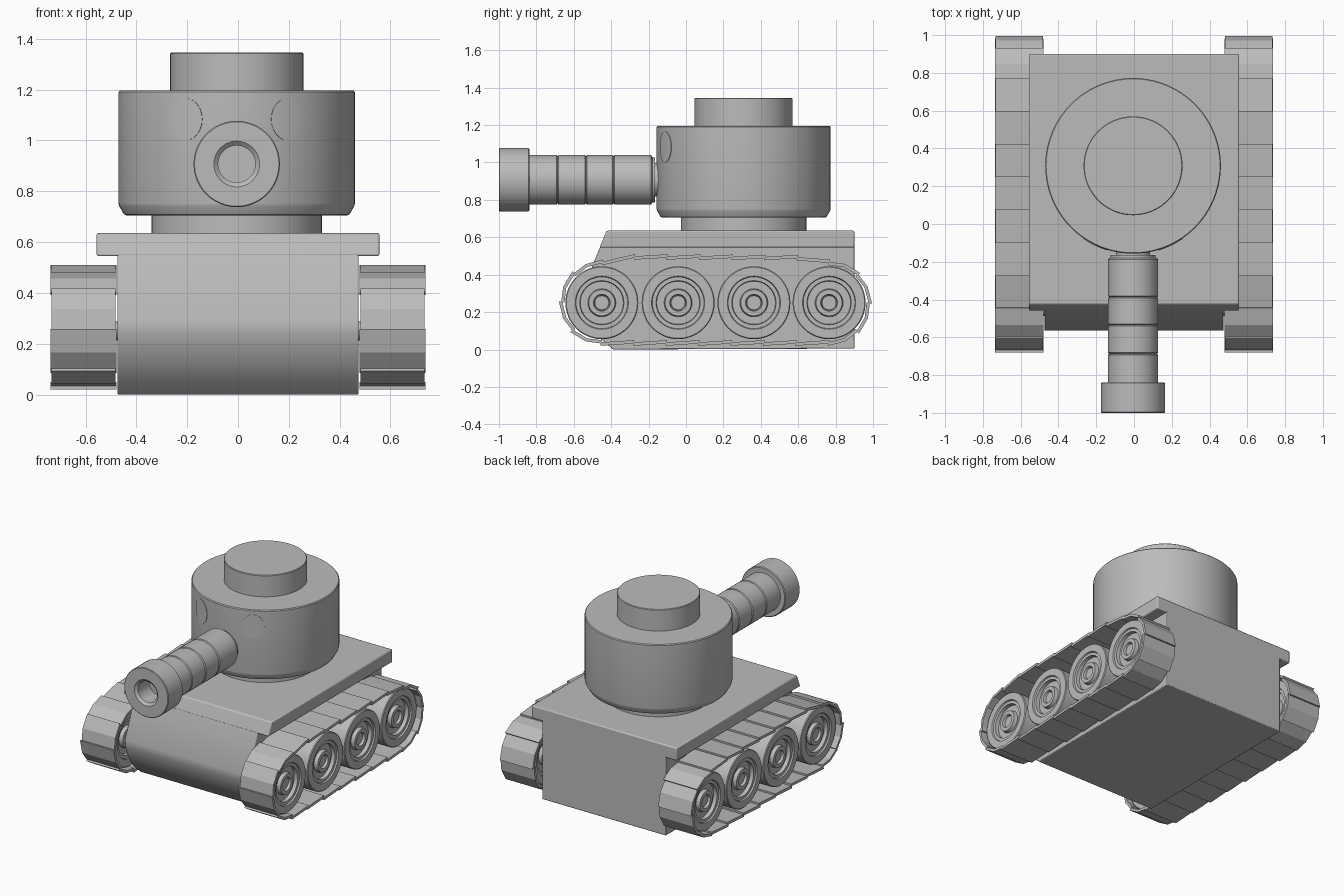
import bpy, bmesh, math
from mathutils import Vector, Matrix

cube = bpy.data.objects.get("Cube")
if cube:
    bpy.data.objects.remove(cube, do_unlink=True)

grey = bpy.data.materials.new("plain grey")
grey.use_nodes = True
colour = (0.5, 0.5, 0.5, 1)
grey.diffuse_color = colour
grey.node_tree.nodes["Principled BSDF"].inputs["Base Color"].default_value = colour


def finish(name, bm, bevel=0.0, angle=30):
    """Turn a bmesh into a shaded object, with optional softened edges."""
    bmesh.ops.recalc_face_normals(bm, faces=bm.faces)
    mesh = bpy.data.meshes.new(name)
    bm.to_mesh(mesh)
    bm.free()
    mesh.materials.append(grey)
    ob = bpy.data.objects.new(name, mesh)
    bpy.context.collection.objects.link(ob)
    bpy.ops.object.select_all(action='DESELECT')
    ob.select_set(True)
    bpy.context.view_layer.objects.active = ob
    bpy.ops.object.shade_smooth_by_angle(angle=math.radians(angle))
    if bevel:
        mod = ob.modifiers.new("soft edges", 'BEVEL')
        mod.width = bevel
        mod.segments = 2
        mod.limit_method = 'ANGLE'
        mod.angle_limit = math.radians(40)
    return ob


def extrude_x(bm, profile, x0, x1):
    """Solid with a (y, z) profile running from x0 to x1."""
    a, b = [[bm.verts.new((x, y, z)) for y, z in profile] for x in (x0, x1)]
    bm.faces.new(a)
    bm.faces.new(b)
    for i in range(len(a)):
        j = (i + 1) % len(a)
        bm.faces.new((a[i], a[j], b[j], b[i]))


def lathe(bm, profile, centre, axis='Z', steps=64):
    """Solid of revolution from (radius, distance along axis) points."""
    def place(r, h, t):
        c, s = r * math.cos(t), r * math.sin(t)
        local = {'X': (h, c, s), 'Y': (c, h, s), 'Z': (c, s, h)}[axis]
        return Vector(centre) + Vector(local)

    rings = [[bm.verts.new(place(r, h, math.tau * k / steps)) for k in range(steps)]
             for r, h in profile]
    for a, b in zip(rings, rings[1:]):
        for k in range(steps):
            j = (k + 1) % steps
            bm.faces.new((a[k], a[j], b[j], b[k]))
    bm.faces.new(rings[0])
    bm.faces.new(rings[-1])


# Hull with sloping nose and rounded chin
bm = bmesh.new()
extrude_x(bm, [(0.9, 0.005), (0.9, 0.62), (-0.43, 0.62), (-0.565, 0.29), (-0.56, 0.24),
               (-0.54, 0.18), (-0.505, 0.115), (-0.46, 0.06), (-0.39, 0.0)], -0.475, 0.475)
finish("hull", bm, 0.005)

# Overhanging deck
bm = bmesh.new()
extrude_x(bm, [(0.9, 0.545), (0.9, 0.635), (-0.425, 0.635), (-0.462, 0.545)], -0.557, 0.557)
finish("deck", bm, 0.008)

# Turret, neck ring and hatch
TX, TY = -0.005, 0.308
bm = bmesh.new()
lathe(bm, [(0.335, 0.62), (0.335, 0.72)], (TX, TY, 0))
finish("turret_neck", bm)
bm = bmesh.new()
lathe(bm, [(0.435, 0.705), (0.444, 0.709), (0.463, 0.742), (0.465, 0.752),
           (0.465, 1.19), (0.46, 1.196)], (TX, TY, 0), steps=96)
finish("turret", bm)
bm = bmesh.new()
lathe(bm, [(0.262, 1.18), (0.262, 1.341), (0.258, 1.345)], (TX, TY, 0))
finish("hatch", bm)

# Oval eye plates, wrapped on the turret wall
for side, label in ((1, "left"), (-1, "right")):
    bm = bmesh.new()
    n = 24
    rows = []
    for r in (0.465 - 0.004, 0.465 + 0.003):
        row = []
        for k in range(n):
            t = math.tau * k / n
            a = side * 0.445 + 0.15 * math.cos(t)
            row.append(bm.verts.new((TX + r * math.sin(a), TY - r * math.cos(a),
                                     1.083 + 0.083 * math.sin(t))))
        rows.append(row)
    # Vertical strips keep the plate following the curve
    for row in rows:
        for k in range(n // 2):
            quad = [row[k], row[k + 1], row[n - k - 1], row[-k % n]]
            bm.faces.new(list(dict.fromkeys(quad)))
    for k in range(n):
        j = (k + 1) % n
        bm.faces.new((rows[0][k], rows[0][j], rows[1][j], rows[1][k]))
    finish(label + "_eye", bm)

# Gun barrel: grooved sections, root collar and bored muzzle
GUN = (-0.005, 0, 0.907)
bm = bmesh.new()
profile = [(0.09, -0.1), (0.09, -0.165), (0.12, -0.165), (0.12, -0.18)]
joints = [-0.182, -0.387, -0.535, -0.687, -0.85]
for back, front in zip(joints, joints[1:]):
    profile += [(0.126, back), (0.133, back - 0.006), (0.133, front + 0.006), (0.126, front)]
lathe(bm, profile, GUN, 'Y', 48)
finish("gun_barrel", bm)
bm = bmesh.new()
lathe(bm, [(0.165, -0.838), (0.17, -0.843), (0.17, -0.996), (0.166, -1.0), (0.09, -1.0),
           (0.073, -0.985), (0.073, -0.86)], GUN, 'Y', 48)
finish("muzzle", bm)

# Track path: round ends joined by a flat bottom and a slightly raised top
WHEELS = (-0.45, -0.042, 0.363, 0.765)
AXLE_Z, TRACK_R = 0.25, 0.222
path = []
for k in range(33):
    t = math.pi * (0.5 + k / 32)
    path.append(Vector((0, WHEELS[0] + TRACK_R * math.cos(t), AXLE_Z + TRACK_R * math.sin(t))))
for k in range(33):
    t = math.pi * (k / 32 - 0.5)
    path.append(Vector((0, WHEELS[-1] + TRACK_R * math.cos(t), AXLE_Z + TRACK_R * math.sin(t))))
path += [Vector((0, 0.6, 0.498)), Vector((0, -0.28, 0.502))]
lengths = [(path[(i + 1) % len(path)] - p).length for i, p in enumerate(path)]
total = sum(lengths)


def along(s):
    """Point on the closed track path at distance s."""
    s %= total
    for i, d in enumerate(lengths):
        if s <= d:
            return path[i].lerp(path[(i + 1) % len(path)], s / d)
        s -= d
    return path[0]


PLATES = 22
pitch = total / PLATES
for side, label in ((1, "left"), (-1, "right")):
    # Overlapping track plates, each bent once in the middle
    bm = bmesh.new()
    for p in range(PLATES):
        outer, inner = [], []
        for f, lift in ((-0.04, 0.008), (0.5, 0.002), (1.0, -0.004)):
            s = (p + f) * pitch
            d = (along(s + 0.02) - along(s - 0.02)).normalized()
            out = Vector((0, -d.z, d.y)) * -1
            outer.append(along(s) + out * lift)
            inner.append(along(s) + out * (lift - 0.018))
        section = [(v.y, v.z) for v in outer + inner[::-1]]
        inset = 0.004 * (p % 2)
        extrude_x(bm, section, side * (0.478 + inset), side * (0.737 - inset))
    finish(label + "_track", bm, angle=20)

    # Road wheels with stepped hubs on both faces
    half = [(0.04, 0.06), (0.045, 0.085), (0.07, 0.085), (0.075, 0.06), (0.115, 0.06),
            (0.118, 0.085), (0.138, 0.085), (0.142, 0.095), (0.19, 0.095), (0.195, 0.09)]
    wheel = half + [(r, -h) for r, h in reversed(half)]
    for number, y in enumerate(WHEELS, 1):
        bm = bmesh.new()
        lathe(bm, wheel, (side * 0.606, y, AXLE_Z), 'X', 48)
        finish(f"{label}_wheel_{number}", bm)
        bm = bmesh.new()
        lathe(bm, [(0.038, -0.16), (0.038, 0.07)] if side > 0 else [(0.038, -0.07), (0.038, 0.16)],
              (side * 0.606, y, AXLE_Z), 'X', 24)
        finish(f"{label}_axle_{number}", bm)
